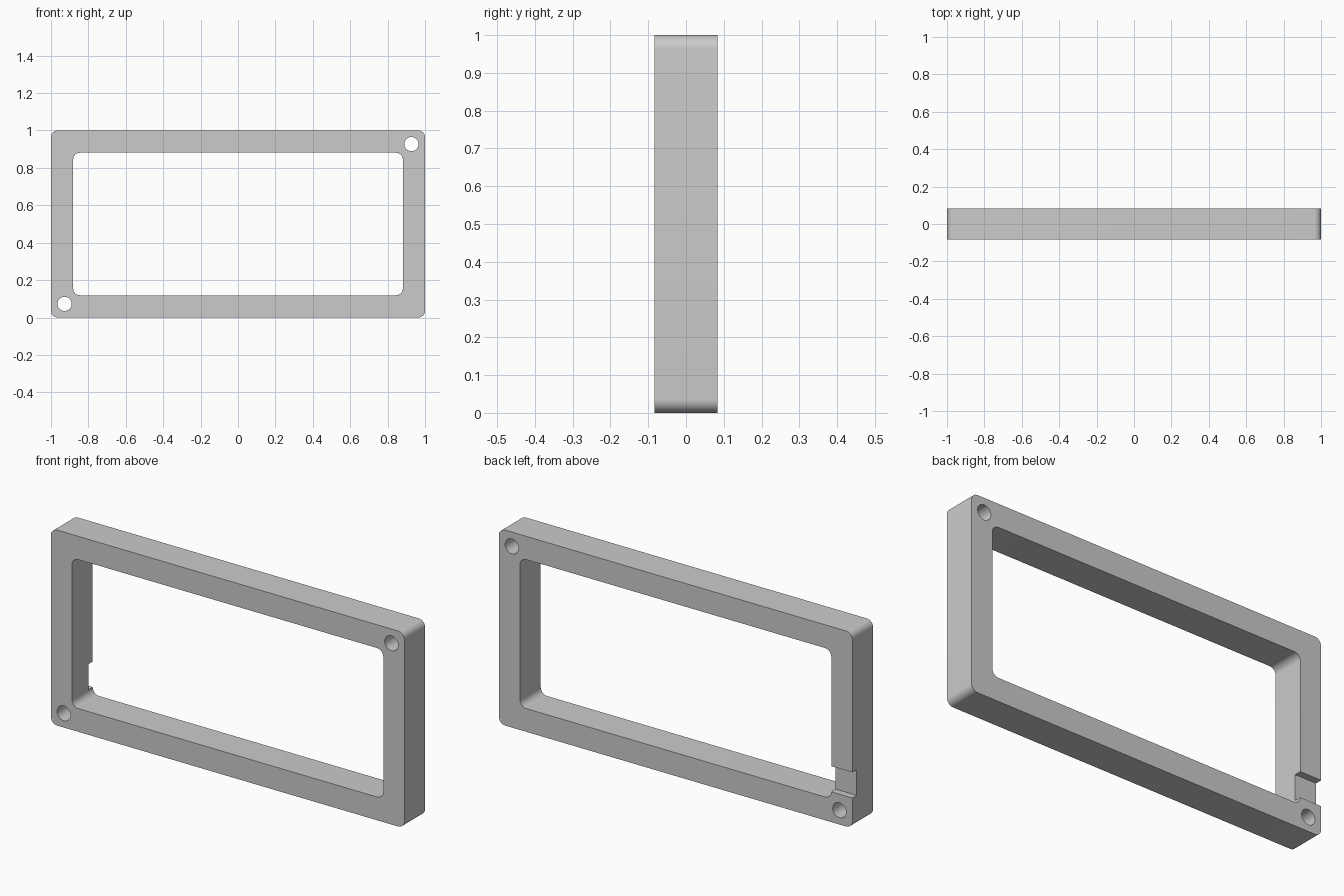
import bpy
import bmesh
from math import cos, sin, pi, radians

cube = bpy.data.objects.get("Cube")
if cube:
    bpy.data.objects.remove(cube, do_unlink=True)

DEPTH = 0.168
WALL = 0.119
FILLET = 0.036

grey = bpy.data.materials.new("plain_grey")
grey.use_nodes = True
grey.diffuse_color = (0.6, 0.6, 0.6, 1)
grey.node_tree.nodes["Principled BSDF"].inputs["Base Color"].default_value = grey.diffuse_color


def arc(cx, cz, radius, start, sweep, steps):
    """Points along an arc in the XZ plane."""
    angles = [start + sweep * i / steps for i in range(steps + 1)]
    return [(cx + radius * cos(a), cz + radius * sin(a)) for a in angles]


def rounded_rect(x0, x1, z0, z1, r):
    corners = [(x1 - r, z1 - r), (x0 + r, z1 - r), (x0 + r, z0 + r), (x1 - r, z0 + r)]
    return [p for i, (cx, cz) in enumerate(corners)
            for p in arc(cx, cz, r, i * pi / 2, pi / 2, 10)]


def prism(name, outline, y0, y1):
    """Extrude an XZ outline from y0 to y1 into a closed solid."""
    bm = bmesh.new()
    face = bm.faces.new([bm.verts.new((x, y0, z)) for x, z in outline])
    grown = bmesh.ops.extrude_face_region(bm, geom=[face])["geom"]
    moved = [v for v in grown if isinstance(v, bmesh.types.BMVert)]
    bmesh.ops.translate(bm, verts=moved, vec=(0, y1 - y0, 0))
    bmesh.ops.recalc_face_normals(bm, faces=bm.faces)
    mesh = bpy.data.meshes.new(name)
    bm.to_mesh(mesh)
    bm.free()
    mesh.materials.append(grey)
    obj = bpy.data.objects.new(name, mesh)
    bpy.context.collection.objects.link(obj)
    return obj


# Rounded rectangular plate
half = DEPTH / 2
frame = prism("frame", rounded_rect(-1, 1, 0, 1, FILLET), -half, half)

# Central window, two corner screw holes, and the cable notch in the back
window = rounded_rect(WALL - 1, 1 - WALL, WALL, 1 - WALL, FILLET)
cutters = [prism("window_cutter", window, -1, 1)]
for side in (-1, 1):
    hole = arc(side * 0.927, 0.5 + side * 0.427, 0.038, 0, 2 * pi, 40)[:-1]
    cutters.append(prism("screw_hole_cutter", hole, -1, 1))
notch = [(-1.1, 0.155), (-0.8, 0.155), (-0.8, 0.286), (-1.1, 0.286)]
cutters.append(prism("notch_cutter", notch, half - 0.035, 1))

bpy.context.view_layer.objects.active = frame
for cutter in cutters:
    cutter.hide_render = True
    cut = frame.modifiers.new(cutter.name, "BOOLEAN")
    cut.operation = "DIFFERENCE"
    cut.solver = "EXACT"
    cut.object = cutter
    bpy.ops.object.modifier_apply(modifier=cut.name)
    bpy.data.objects.remove(cutter, do_unlink=True)

# Smooth the fillets and holes, keep the edges crisp
bpy.ops.object.select_all(action="DESELECT")
frame.select_set(True)
bpy.ops.object.shade_smooth_by_angle(angle=radians(30))
